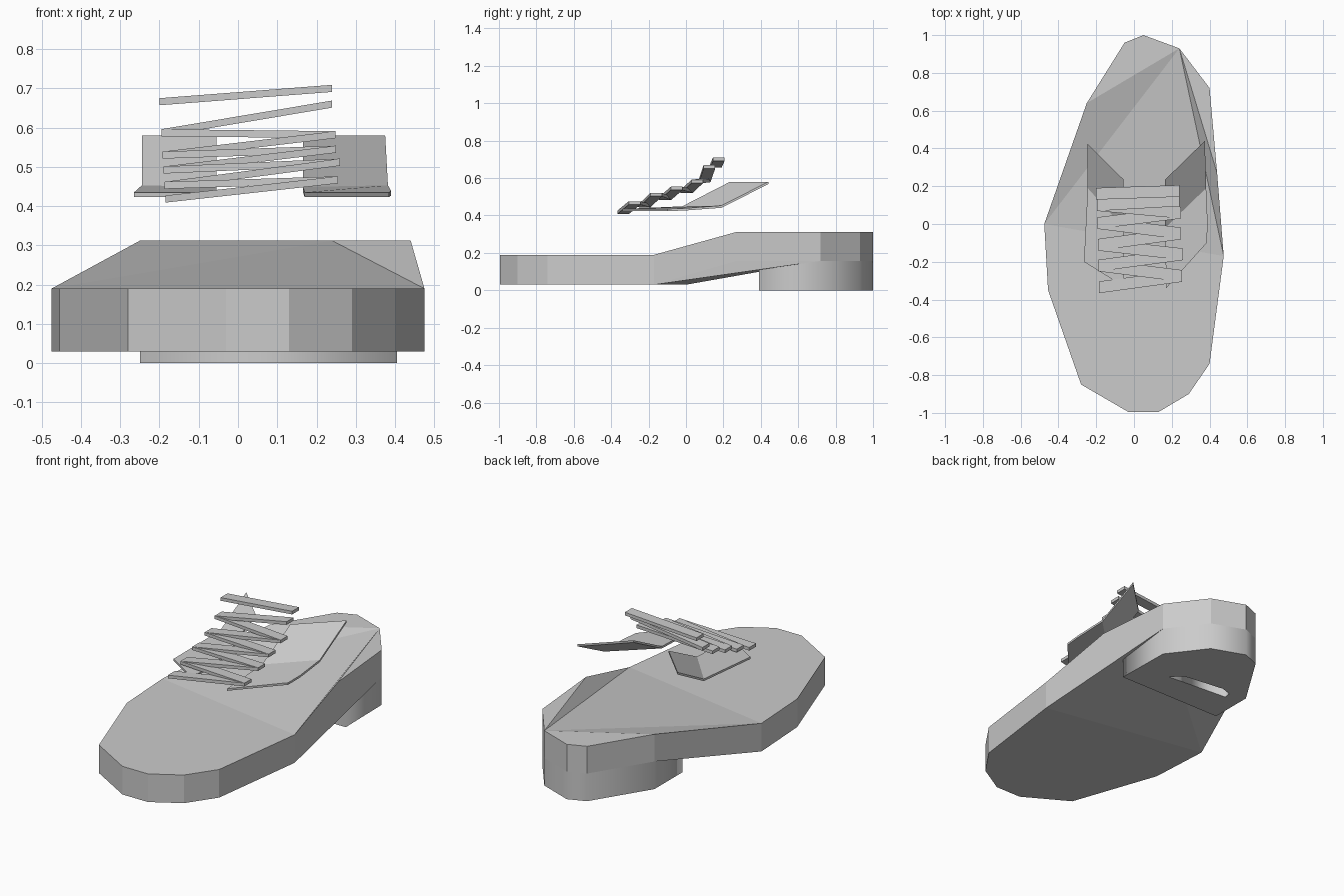
import bpy
from mathutils import Vector

if "Cube" in bpy.data.objects:
    bpy.data.objects.remove(bpy.data.objects["Cube"])


def mesh_object(name, verts, faces):
    me = bpy.data.meshes.new(name)
    me.from_pydata(verts, [], faces)
    me.validate()
    ob = bpy.data.objects.new(name, me)
    bpy.context.collection.objects.link(ob)
    return ob


def bar(name, a, b, width=0.062, thick=0.018):
    """Flat ribbon segment running from a to b, wide in y and thin in z."""
    offs = [(0, sy * width / 2, sz * thick / 2)
            for sy, sz in ((-1, -1), (1, -1), (1, 1), (-1, 1))]
    verts = [Vector(p) + Vector(o) for p in (a, b) for o in offs]
    faces = [(0, 3, 2, 1), (4, 5, 6, 7)]
    faces += [(i, (i + 1) % 4, 4 + (i + 1) % 4, 4 + i) for i in range(4)]
    return mesh_object(name, verts, faces)


def sheet(name, points, thick=0.012):
    """Flap: flat base (points 0-4) and raised tab (0, 4, 5, 6)."""
    n = len(points)
    up = Vector((0, 0, thick))
    verts = [Vector(p) for p in points] + [Vector(p) + up for p in points]
    tops = [(0, 1, 2, 3, 4), (4, 5, 6, 0)]
    faces = [tuple(i + n for i in f) for f in tops]
    faces += [tuple(reversed(f)) for f in tops]
    faces += [(i, (i + 1) % n, n + (i + 1) % n, n + i) for i in range(n)]
    return mesh_object(name, verts, faces)


# Sole: rim counter-clockwise, first 8 points on the low toe, last 6 raised
rim = [(-0.475, 0.0), (-0.455, -0.35), (-0.28, -0.85), (-0.03, -0.995),
       (0.13, -0.995), (0.29, -0.9), (0.40, -0.74), (0.475, -0.17),
       (0.44, 0.27), (0.40, 0.72), (0.24, 0.93), (0.05, 1.0),
       (-0.05, 0.96), (-0.25, 0.64)]
n = len(rim)
verts = [(x, y, 0.03 if i < 8 else 0.157) for i, (x, y) in enumerate(rim)]
verts += [(x, y, 0.19 if i < 8 else 0.312) for i, (x, y) in enumerate(rim)]
toe = tuple(range(8))
top = [toe, (0, 7, 10), (0, 10, 13), (7, 8, 10), (8, 9, 10), (10, 11, 12, 13)]
bottom = [toe, (0, 7, 9), (0, 9, 13), (7, 8, 9), (9, 10, 11, 12, 13)]
faces = [tuple(i + n for i in f) for f in top]
faces += [tuple(reversed(f)) for f in bottom]
faces += [(i, (i + 1) % n, n + (i + 1) % n, n + i) for i in range(n)]
mesh_object("sole", verts, faces)

# Heel block with a small pocket underneath
outer = [(-0.25, 0.39), (0.405, 0.39)] + rim[9:]
pocket = [(0.22, 0.55), (0.15, 0.61), (-0.09, 0.64), (-0.15, 0.62), (-0.155, 0.58)]
cu = bpy.data.curves.new("heel", 'CURVE')
cu.dimensions = '2D'
cu.fill_mode = 'BOTH'
cu.extrude = 0.0785
for loop in (outer, pocket):
    sp = cu.splines.new('POLY')
    sp.points.add(len(loop) - 1)
    for p, (x, y) in zip(sp.points, loop):
        p.co = (x, y, 0, 1)
    sp.use_cyclic_u = True
heel = bpy.data.objects.new("heel", cu)
heel.location.z = 0.0785
bpy.context.collection.objects.link(heel)
bpy.context.view_layer.objects.active = heel
heel.select_set(True)
bpy.ops.object.convert(target='MESH')

# Lacing flaps, one on each side
sheet("right_flap", [(0.165, -0.02, 0.437), (0.17, -0.34, 0.423),
                     (0.385, -0.10, 0.423), (0.39, 0.0, 0.427),
                     (0.382, 0.19, 0.441), (0.375, 0.44, 0.568),
                     (0.165, 0.235, 0.568)])
sheet("left_flap", [(-0.245, 0.19, 0.441), (-0.265, -0.2, 0.423),
                    (-0.12, -0.29, 0.423), (-0.055, -0.33, 0.423),
                    (-0.055, -0.02, 0.437), (-0.055, 0.235, 0.568),
                    (-0.245, 0.425, 0.568)])

# Zigzag lace plus one loose bar on top
lace = [(-0.185, -0.335, 0.418), (0.255, -0.275, 0.467),
        (-0.187, -0.22, 0.453), (0.26, -0.16, 0.512),
        (-0.19, -0.11, 0.492), (0.25, -0.05, 0.545),
        (-0.192, 0.005, 0.53), (0.248, 0.06, 0.582),
        (-0.195, 0.10, 0.587), (0.24, 0.125, 0.66)]
for i, (a, b) in enumerate(zip(lace, lace[1:])):
    bar(f"lace_{i + 1}", a, b)
bar("lace_top", (-0.2, 0.16, 0.666), (0.24, 0.175, 0.7))
